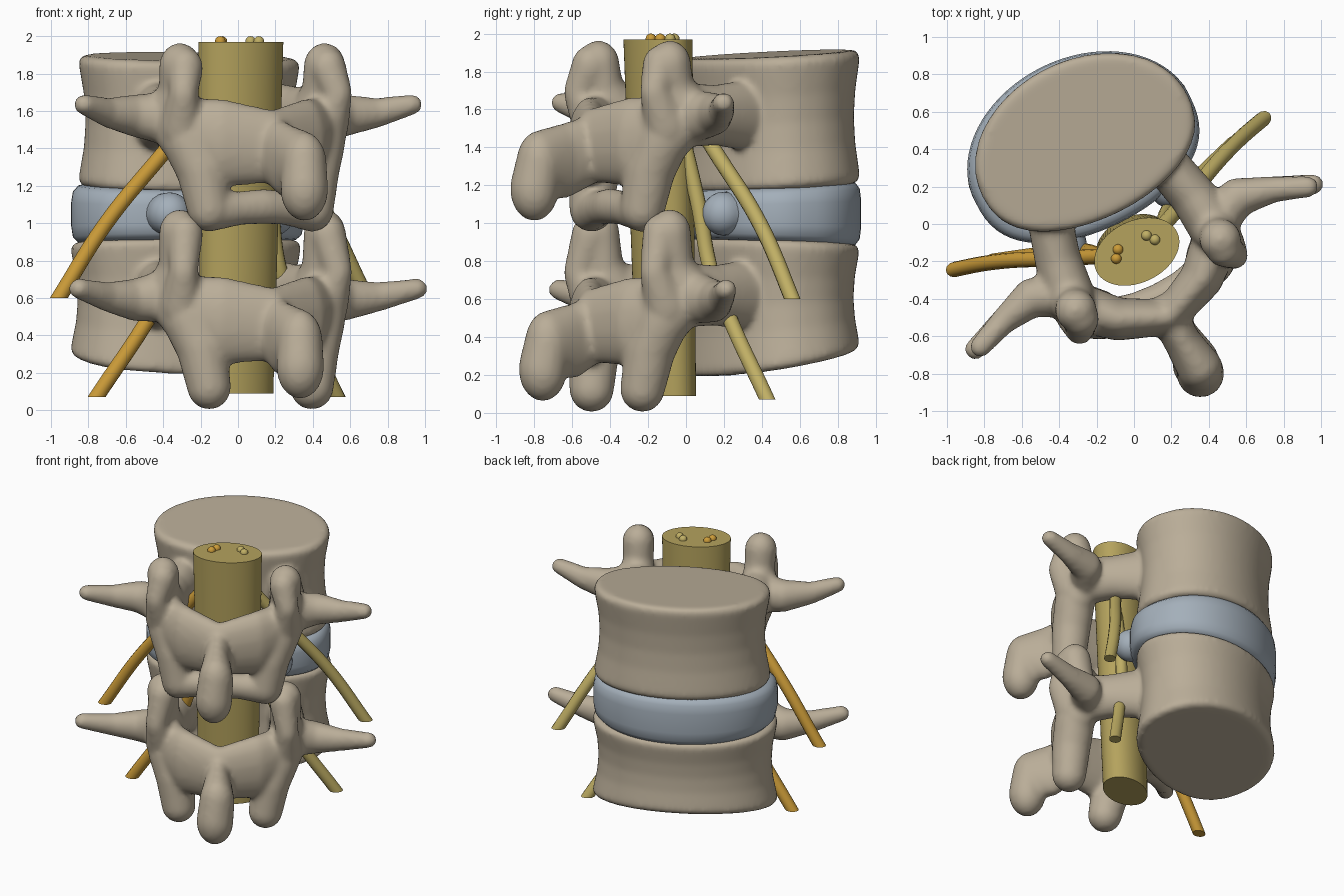
import bpy, bmesh, math
from mathutils import Vector

cube = bpy.data.objects.get("Cube")
if cube:
    bpy.data.objects.remove(cube)

TURN = math.radians(26)


def world(x, y, z):
    """Spine space (x sideways, y towards the vertebral body) to world space."""
    c, s = math.cos(TURN), math.sin(TURN)
    return Vector((0.05 + x * c - y * s, -0.22 + x * s + y * c, z))


def material(name, rgb):
    m = bpy.data.materials.new(name)
    m.use_nodes = True
    m.diffuse_color = (*rgb, 1)
    m.node_tree.nodes["Principled BSDF"].inputs["Base Color"].default_value = (*rgb, 1)
    return m


BONE = material("bone tan", (0.49, 0.42, 0.315))
DISC = material("disc blue grey", (0.37, 0.43, 0.49))
DURA = material("sac olive gold", (0.46, 0.365, 0.11))
PALE = material("nerve pale gold", (0.53, 0.43, 0.13))
AMBER = material("nerve amber", (0.60, 0.33, 0.04))


def smooth(ob, angle):
    bpy.ops.object.select_all(action='DESELECT')
    ob.select_set(True)
    bpy.context.view_layer.objects.active = ob
    bpy.ops.object.shade_smooth_by_angle(angle=math.radians(angle))


def add_object(name, bm, mat, angle=40):
    bmesh.ops.recalc_face_normals(bm, faces=bm.faces)
    me = bpy.data.meshes.new(name)
    bm.to_mesh(me)
    bm.free()
    me.materials.append(mat)
    ob = bpy.data.objects.new(name, me)
    bpy.context.collection.objects.link(ob)
    smooth(ob, angle)
    return ob


def add_drum(bm, cx, cy, rx, ry, rings, bottom, top, back=1.0, flat=1.0, lean=0.0):
    """Loft scaled ovals; bottom and top give (back, front) heights."""
    n, loops = 72, []
    for t, s in rings:
        loop = []
        for i in range(n):
            a = 2 * math.pi * i / n
            sy = math.sin(a)
            if sy < 0:
                sy = -back * abs(sy) ** flat
            x, y = rx * s * math.cos(a), ry * s * sy
            k = (y / ry + 1) / 2
            lo = bottom[0] + (bottom[1] - bottom[0]) * k
            hi = top[0] + (top[1] - top[0]) * k
            z = lo + (hi - lo) * t
            loop.append(bm.verts.new(world(cx + x, cy + y + lean * (1 - t), z)))
        loops.append(loop)
    for a, b in zip(loops, loops[1:]):
        for i in range(n):
            bm.faces.new((a[i], a[(i + 1) % n], b[(i + 1) % n], b[i]))
    bm.faces.new(loops[0][::-1])
    bm.faces.new(loops[-1])


# Unit ball directions shared by all the rounded hulls
ball = bmesh.new()
bmesh.ops.create_icosphere(ball, subdivisions=3, radius=1)
DIRS = [v.co.copy() for v in ball.verts]
ball.free()


def add_chain(bm, balls):
    """Hull each neighbouring pair of balls (x, y, z, radius, height radius)."""
    for pair in zip(balls, balls[1:]):
        pts = []
        for x, y, z, r, rz in pair:
            c = world(x, y, z)
            pts += [bm.verts.new(c + Vector((d.x * r, d.y * r, d.z * rz))) for d in DIRS]
        res = bmesh.ops.convex_hull(bm, input=pts)
        inner = {g for g in res["geom_interior"] if isinstance(g, bmesh.types.BMVert)}
        inner |= {v for v in pts if v.is_valid and not v.link_faces}
        bmesh.ops.delete(bm, geom=list(inner), context='VERTS')


def melt(ob):
    """Fuse overlapping hulls into one soft surface."""
    rm = ob.modifiers.new("fuse", 'REMESH')
    rm.mode = 'VOXEL'
    rm.voxel_size = 0.018
    rm.use_smooth_shade = True
    sm = ob.modifiers.new("soften", 'SMOOTH')
    sm.factor = 0.5
    sm.iterations = 8


# Vertebral body outline: flared rims and a narrow waist
RIMS = [(0, .94), (.015, .975), (.05, 1), (.13, .985), (.3, .95), (.5, .935),
        (.7, .95), (.87, .985), (.95, 1), (.985, .975), (1, .94)]


def vertebra(name, dz, shift, width, bottom, top, sup=0.0, trans=0.0, reach=0.0, spin=0.0,
             bridge=False):
    bm = bmesh.new()
    add_drum(bm, shift, .72, width, .455, RIMS, bottom, top, .9, .8)
    for s in (-1, 1):
        # pedicle and superior articular process
        add_chain(bm, [(s * .34, .45, 1.57 + dz, .12, .19),
                       (s * .40, .22, 1.57 + dz, .125, .16),
                       (s * .43, .03, 1.57 + dz, .14, .17),
                       (s * .425, -.03, 1.70 + dz, .105, .13),
                       (s * .43, -.06, 1.84 + dz + sup, .112, .125)])
        # mammillary ridge behind the superior process
        add_chain(bm, [(s * .425, -.11, 1.83 + dz + sup, .098, .11),
                       (s * .46, -.165, 1.69 + dz, .075, .10),
                       (s * .43, -.08, 1.52 + dz, .12, .14)])
        # transverse process with a thick root
        add_chain(bm, [(s * .47, .05, 1.56 + dz, .12, .14),
                       (s * .61, .105, 1.575 + dz + trans, .105, .115),
                       (s * .80, .06, 1.59 + dz + trans, .07, .08),
                       (s * (.975 + reach), -.01, 1.635 + dz + trans, .057, .055)])
        # lamina
        add_chain(bm, [(s * .42, -.04, 1.50 + dz, .13, .17),
                       (s * .25, -.20, 1.43 + dz, .115, .235),
                       (0, -.31, 1.41 + dz, .095, .195)])
        # inferior articular process
        add_chain(bm, [(s * .39, -.08, 1.44 + dz, .14, .15),
                       (s * .335, -.13, 1.28 + dz, .135, .13),
                       (s * .305, -.16, 1.075 + dz, .118, .122)])
        # lower bridge between the joints
        if bridge:
            add_chain(bm, [(s * .28, -.17, 1.07, .10, .11), (s * .14, -.19, 1.08, .085, .09),
                           (0, -.20, 1.09, .085, .095)])
    # spinous process, leaning slightly to one side
    add_chain(bm, [(0, -.28, 1.40 + dz, .10, .18),
                   (.01, -.47 + spin, 1.33 + dz, .10, .20),
                   (.03, -.63 + spin, 1.315 + dz, .122, .175),
                   (.02, -.655 + spin, 1.18 + dz, .128, .17)])
    melt(add_object(name, bm, BONE))


vertebra("upper_vertebra", 0, 0, .615, (1.16, 1.215), (1.86, 1.92), bridge=True)
vertebra("lower_vertebra", -.95, -.02, .645, (.175, .35), (.925, .885),
         sup=.06, trans=-.035, reach=.03, spin=.05)

# Disc with rounded edge
PUFF = [(0, .88), (.03, .94), (.12, .985), (.3, 1), (.7, 1), (.88, .985), (.97, .94), (1, .88)]
bm = bmesh.new()
add_drum(bm, -.02, .71, .64, .48, PUFF, (.92, .87), (1.17, 1.23), .94, .75)
add_object("disc", bm, DISC)

# Disc bulges into the canal and at the far side
bm = bmesh.new()
add_chain(bm, [(-.30, .42, 1.05, .12, .11), (-.33, .27, 1.05, .115, .115)])
add_chain(bm, [(.28, .42, 1.05, .12, .11), (.31, .31, 1.05, .11, .115)])
add_object("disc_bulges", bm, DISC, 60)

# Dural sac, narrowing and leaning towards the bodies lower down
bm = bmesh.new()
add_drum(bm, 0, .08, .24, .165, [(0, .86), (1, 1)], (.09, .09), (1.97, 1.97), lean=.05)
add_object("dural_sac", bm, DURA)


def nerve(name, mat, pts, r, floor):
    """Rounded cord along a path, cut level at the floor height."""
    cu = bpy.data.curves.new(name, 'CURVE')
    cu.dimensions = '3D'
    cu.bevel_depth = r
    cu.bevel_resolution = 4
    cu.use_fill_caps = True
    sp = cu.splines.new('BEZIER')
    sp.bezier_points.add(len(pts) - 1)
    for bp, p in zip(sp.bezier_points, pts):
        bp.co = world(*p)
        bp.handle_left_type = bp.handle_right_type = 'AUTO'
    path = bpy.data.objects.new(name + "_path", cu)
    bpy.context.collection.objects.link(path)
    bm = bmesh.new()
    bm.from_mesh(path.to_mesh())
    bpy.data.objects.remove(path)
    bmesh.ops.remove_doubles(bm, verts=bm.verts, dist=0.0005)
    cut = bmesh.ops.bisect_plane(bm, geom=bm.verts[:] + bm.edges[:] + bm.faces[:],
                                 plane_co=(0, 0, floor), plane_no=(0, 0, -1), clear_outer=True)
    rim = [g for g in cut["geom_cut"] if isinstance(g, bmesh.types.BMEdge)]
    bmesh.ops.contextual_create(bm, geom=rim)
    add_object(name, bm, mat, 50)


# Nerve roots: amber on the right side, pale gold on the left
UPPER = [(.13, .12, 1.72), (.37, .22, 1.4), (.67, .35, 1.0), (.91, .42, .61), (.96, .43, .53)]
LOWER = [(.17, .13, 1.5), (.24, .2, 1.1), (.31, .24, .75), (.46, .29, .47),
         (.71, .37, .08), (.76, .385, 0)]
for side, s, mat in (("right", -1, AMBER), ("left", 1, PALE)):
    nerve("upper_nerve_" + side, mat, [(s * x, y, z) for x, y, z in UPPER], .041, .6)
    nerve("lower_nerve_" + side, mat, [(s * x, y, z) for x, y, z in LOWER], .041, .07)
    # paired rootlet stubs on top of the sac
    bm = bmesh.new()
    for x, y in ((.085, .135), (.115, .095)):
        add_chain(bm, [(s * x, y, 1.94, .028, .027), (s * x, y, 1.973, .028, .027)])
    add_object("rootlet_stubs_" + side, bm, mat, 60)
